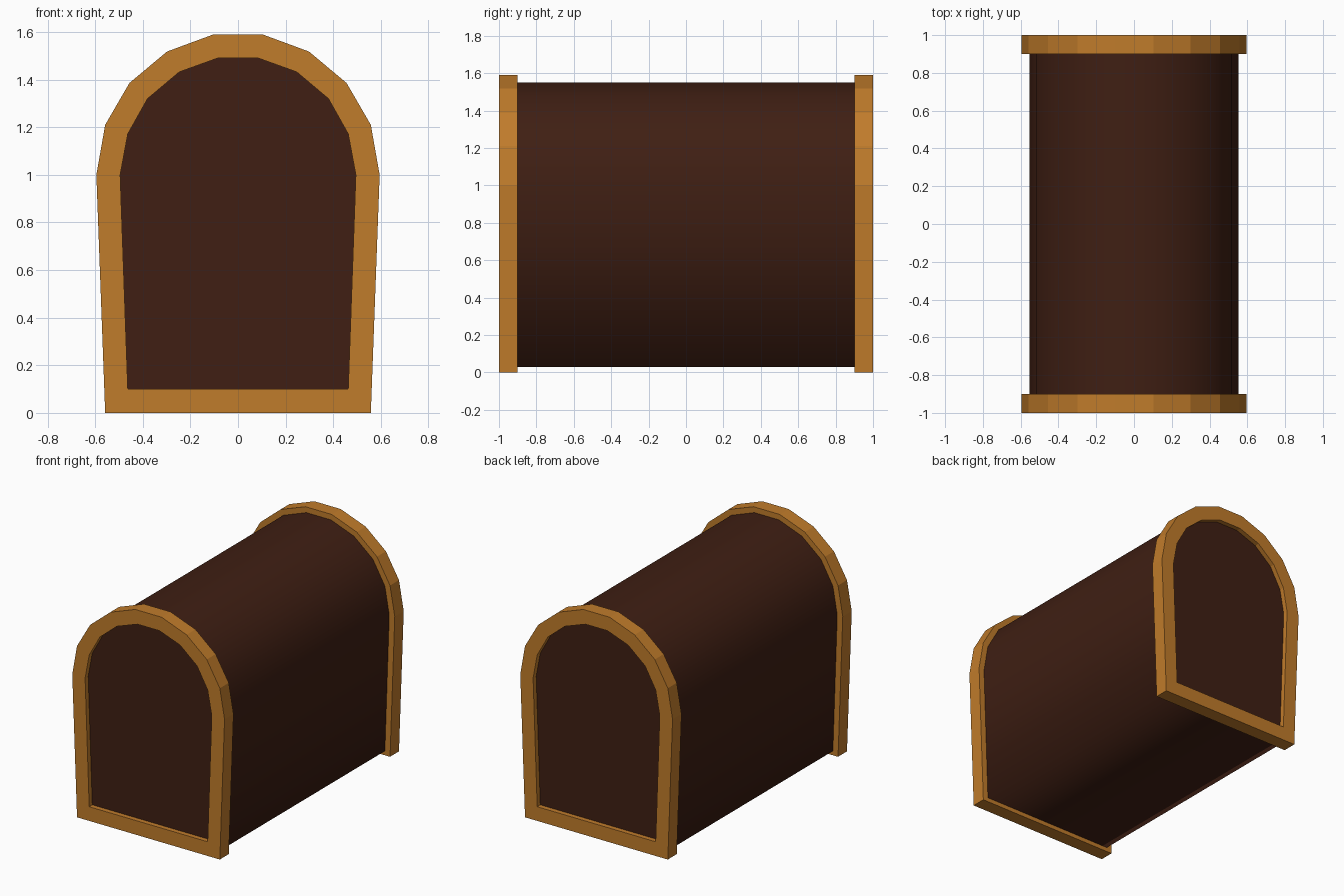
import bpy, bmesh, math

if "Cube" in bpy.data.objects:
    bpy.data.objects.remove(bpy.data.objects["Cube"])


def material(name, color):
    m = bpy.data.materials.new(name)
    m.diffuse_color = (*color, 1)
    m.use_nodes = True
    m.node_tree.nodes["Principled BSDF"].inputs["Base Color"].default_value = m.diffuse_color
    return m


def mirrored(half):
    """Closed outline from its right half, listed bottom to top."""
    return half + [(-x, z) for x, z in reversed(half)]


def make_object(name, bm, mat):
    bmesh.ops.recalc_face_normals(bm, faces=bm.faces[:])
    mesh = bpy.data.meshes.new(name)
    bm.to_mesh(mesh)
    bm.free()
    mesh.materials.append(mat)
    obj = bpy.data.objects.new(name, mesh)
    bpy.context.collection.objects.link(obj)
    return obj


def ring(bm, outline, y):
    return [bm.verts.new((x, y, z)) for x, z in outline]


def bridge(bm, a, b):
    faces = []
    for i in range(len(a)):
        j = (i + 1) % len(a)
        faces.append(bm.faces.new((a[i], a[j], b[j], b[i])))
    return faces


outer = mirrored([(.558, 0), (.595, 1), (.558, 1.21), (.456, 1.386), (.298, 1.518), (.103, 1.59)])
inner = mirrored([(.463, .1), (.495, 1), (.463, 1.172), (.38, 1.32), (.247, 1.432), (.086, 1.49)])
middle = mirrored([(.518, .03), (.552, 1), (.518, 1.195), (.424, 1.36), (.276, 1.483), (.096, 1.55)])

wood = material("light_wood", (.53, .20, .024))
dark = material("dark_wood", (.05, .0135, .0065))

# Arched rims at both ends
for name, y0, y1 in (("front_rim", -1, -.9), ("back_rim", .9, 1)):
    bm = bmesh.new()
    loops = [ring(bm, o, y) for o, y in ((outer, y0), (outer, y1), (inner, y1), (inner, y0))]
    for k in range(4):
        bridge(bm, loops[k], loops[(k + 1) % 4])
    make_object(name, bm, wood)

# Smooth arched body, its end panels recessed inside the rims
bm = bmesh.new()
front, back = ring(bm, middle, -.965), ring(bm, middle, .965)
for f in bridge(bm, front, back):
    f.smooth = True
bm.faces.new(front)
bm.faces.new(back)
for e in bm.edges:
    e.smooth = abs(e.verts[0].co.y - e.verts[1].co.y) > .1
make_object("barrel_body", bm, dark)
